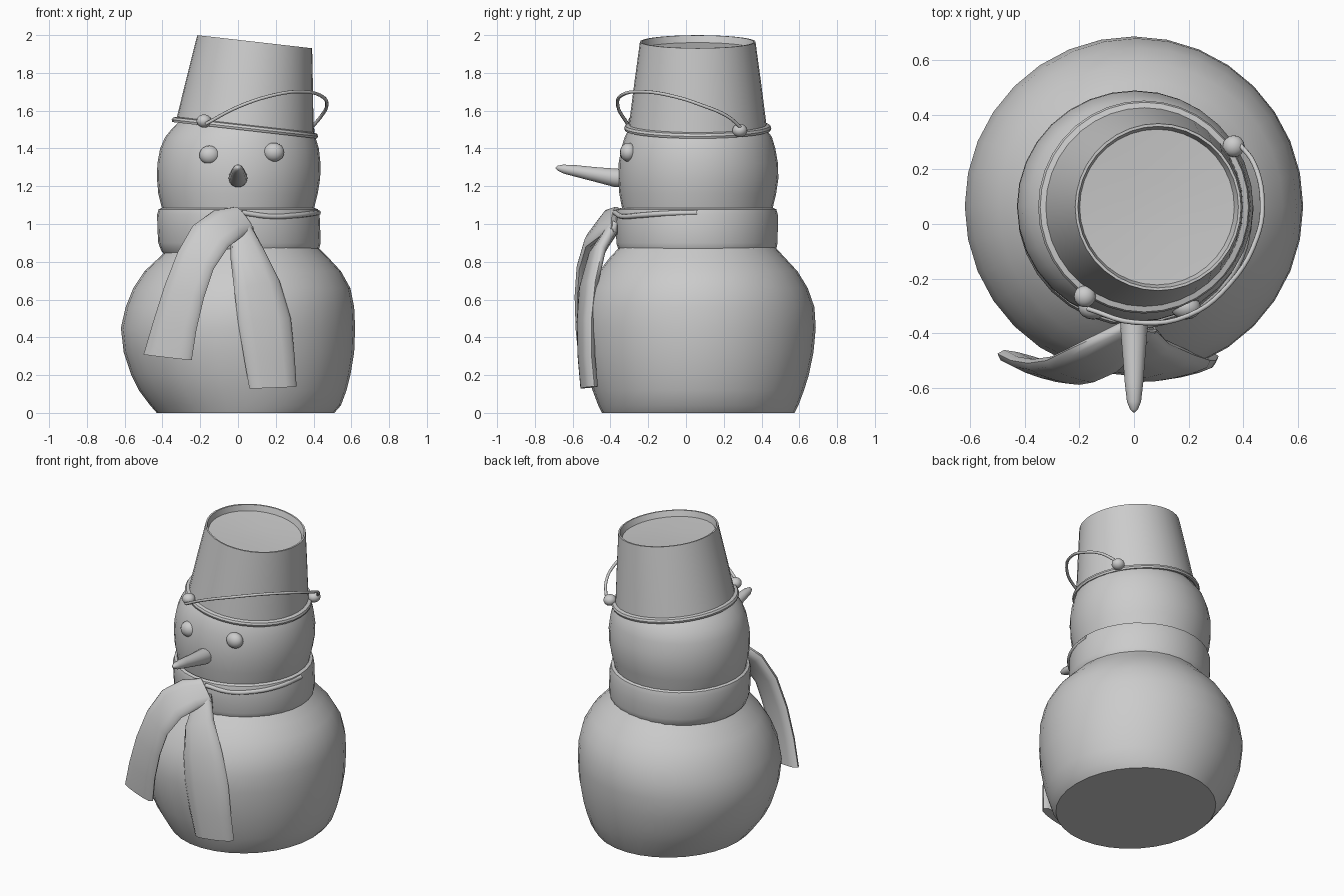
import bpy, math
from math import cos, sin, pi, radians
from mathutils import Vector, Matrix


def make(name, rings, matrix=None, angle=40):
    """Skin a list of equal-length closed rings into a capped, smooth mesh."""
    n = len(rings[0])
    verts = [p for r in rings for p in r]
    faces = [(a * n + i, a * n + (i + 1) % n, (a + 1) * n + (i + 1) % n, (a + 1) * n + i)
             for a in range(len(rings) - 1) for i in range(n)]
    faces += [tuple(reversed(range(n))), tuple(range(len(verts) - n, len(verts)))]
    me = bpy.data.meshes.new(name)
    me.from_pydata(verts, [], faces)
    if matrix:
        me.transform(matrix)
    me.shade_smooth()
    me.set_sharp_from_angle(angle=radians(angle))
    ob = bpy.data.objects.new(name, me)
    bpy.context.collection.objects.link(ob)
    return ob


def stack(name, rows, n=32, matrix=None, angle=40):
    """Rows are (z, centre x, centre y, radius x, radius y)."""
    make(name, [[(cx + rx * cos(2 * pi * i / n), cy + ry * sin(2 * pi * i / n), z)
                 for i in range(n)] for z, cx, cy, rx, ry in rows], matrix, angle)


def ribbon(name, stations, thick):
    """Flat cloth strip through pairs of edge points."""
    st = [(Vector(a), Vector(b)) for a, b in stations]
    mid = [(a + b) / 2 for a, b in st]
    rings = []
    for k, (a, b) in enumerate(st):
        tangent = mid[min(k + 1, len(st) - 1)] - mid[max(k - 1, 0)]
        half = (b - a) / 2
        normal = half.cross(tangent).normalized() * thick / 2
        ring = []
        for i in range(12):
            c, s = cos(2 * pi * i / 12), sin(2 * pi * i / 12)
            ring.append(mid[k] + half * c + normal * math.copysign(abs(s) ** 0.6, s))
        rings.append(ring)
    make(name, rings, angle=60)


def wire(name, points, radius):
    cu = bpy.data.curves.new(name, 'CURVE')
    cu.dimensions = '3D'
    cu.bevel_depth = radius
    cu.bevel_resolution = 2
    cu.use_fill_caps = True
    sp = cu.splines.new('BEZIER')
    sp.bezier_points.add(len(points) - 1)
    for bp, p in zip(sp.bezier_points, points):
        bp.co = p
        bp.handle_left_type = bp.handle_right_type = 'AUTO'
    sp.resolution_u = 5
    bpy.context.collection.objects.link(bpy.data.objects.new(name, cu))


def ball(name, loc, scale):
    bpy.ops.mesh.primitive_uv_sphere_add(segments=16, ring_count=10, location=loc)
    ob = bpy.context.object
    ob.name = name
    ob.scale = scale
    bpy.ops.object.shade_smooth()


# snow body, flat underneath
stack("body", [
    (0.0, 0.04, 0.065, 0.47, 0.51), (0.04, 0.04, 0.065, 0.505, 0.53),
    (0.12, 0.025, 0.065, 0.55, 0.56), (0.2, 0.015, 0.065, 0.58, 0.585),
    (0.32, 0.005, 0.065, 0.61, 0.61), (0.45, 0, 0.065, 0.62, 0.622),
    (0.56, 0.01, 0.065, 0.605, 0.615), (0.66, 0.02, 0.065, 0.575, 0.58),
    (0.75, 0.025, 0.065, 0.52, 0.525), (0.82, 0.03, 0.06, 0.45, 0.465),
    (0.88, 0.03, 0.06, 0.39, 0.41)])

# head
stack("head", [
    (1.0, 0, 0.06, 0.38, 0.385), (1.08, 0, 0.06, 0.402, 0.398),
    (1.16, 0, 0.062, 0.422, 0.415), (1.24, 0.003, 0.065, 0.432, 0.424),
    (1.32, 0.005, 0.065, 0.432, 0.422), (1.4, 0.008, 0.065, 0.42, 0.408),
    (1.46, 0.012, 0.065, 0.398, 0.39), (1.51, 0.02, 0.06, 0.365, 0.36),
    (1.56, 0.03, 0.06, 0.32, 0.32)])

# scarf wrapped around the neck
stack("scarf_collar", [
    (0.83, 0.01, 0.06, 0.39, 0.395), (0.855, 0.01, 0.06, 0.415, 0.415),
    (0.9, 0.008, 0.058, 0.43, 0.427), (0.98, 0.004, 0.058, 0.431, 0.428),
    (1.05, 0.002, 0.056, 0.43, 0.43), (1.078, 0.002, 0.056, 0.422, 0.422),
    (1.085, 0, 0.058, 0.405, 0.405), (1.06, 0, 0.06, 0.385, 0.385)])
wire("scarf_fold", [(0.02, -0.375, 1.06), (0.17, -0.335, 1.04), (0.3, -0.25, 1.045),
                    (0.39, -0.12, 1.055), (0.425, 0.06, 1.06)], 0.014)

# hanging scarf ends
ribbon("scarf_end_left", [
    ((-0.02, -0.36, 1.09), (0.08, -0.38, 0.96)), ((-0.13, -0.41, 1.07), (0.03, -0.45, 0.94)),
    ((-0.24, -0.46, 0.99), (-0.05, -0.53, 0.88)), ((-0.32, -0.5, 0.85), (-0.13, -0.565, 0.76)),
    ((-0.39, -0.51, 0.67), (-0.18, -0.575, 0.61)), ((-0.45, -0.5, 0.48), (-0.22, -0.57, 0.44)),
    ((-0.5, -0.475, 0.31), (-0.245, -0.555, 0.28))], 0.06)
ribbon("scarf_end_right", [
    ((-0.04, -0.4, 0.95), (0.06, -0.37, 1.01)), ((-0.04, -0.5, 0.82), (0.13, -0.44, 0.88)),
    ((-0.02, -0.55, 0.65), (0.22, -0.48, 0.7)), ((0.0, -0.56, 0.48), (0.28, -0.5, 0.5)),
    ((0.03, -0.555, 0.3), (0.3, -0.5, 0.3)), ((0.06, -0.54, 0.13), (0.31, -0.485, 0.14))], 0.07)

# carrot nose, lofted along -y
make("nose", [[(w * cos(2 * pi * i / 14), y, z + h * sin(2 * pi * i / 14)) for i in range(14)]
              for y, z, w, h in [(-0.3, 1.24, 0.05, 0.05), (-0.38, 1.245, 0.05, 0.05),
                                 (-0.48, 1.262, 0.042, 0.04), (-0.58, 1.28, 0.034, 0.032),
                                 (-0.65, 1.291, 0.026, 0.024), (-0.68, 1.296, 0.014, 0.013),
                                 (-0.69, 1.297, 0.003, 0.003)]], angle=70)

# eyes
for name, x, z in (("eye_left", -0.15, 1.365), ("eye_right", 0.19, 1.38)):
    ball(name, (x, -0.305, z), (0.055, 0.045, 0.05))

# tilted upturned bucket with recessed base
tilt = Matrix.Translation((0.035, 0.062, 1.496)) @ Matrix.Rotation(radians(6.5), 4, 'Y')
profile = [(0.34, 0.03), (0.372, 0.0), (0.386, 0.0), (0.39, 0.012), (0.384, 0.025),
           (0.364, 0.03), (0.336, 0.25), (0.306, 0.472), (0.296, 0.472),
           (0.285, 0.435), (0.1, 0.425)]
stack("bucket", [(z, 0, 0, r, r) for r, z in profile], 36, tilt, 35)

# bucket handle and its lugs
wire("bucket_handle", [
    (-0.17, -0.31, 1.53), (0.0, -0.36, 1.62), (0.2, -0.335, 1.685), (0.35, -0.22, 1.7),
    (0.45, -0.05, 1.672), (0.47, 0.08, 1.63), (0.44, 0.22, 1.57), (0.38, 0.3, 1.5)], 0.009)
for i, loc in enumerate([(-0.18, -0.265, 1.545), (0.365, 0.285, 1.495)]):
    ball("handle_lug_%d" % (i + 1), loc, (0.04, 0.04, 0.035))
